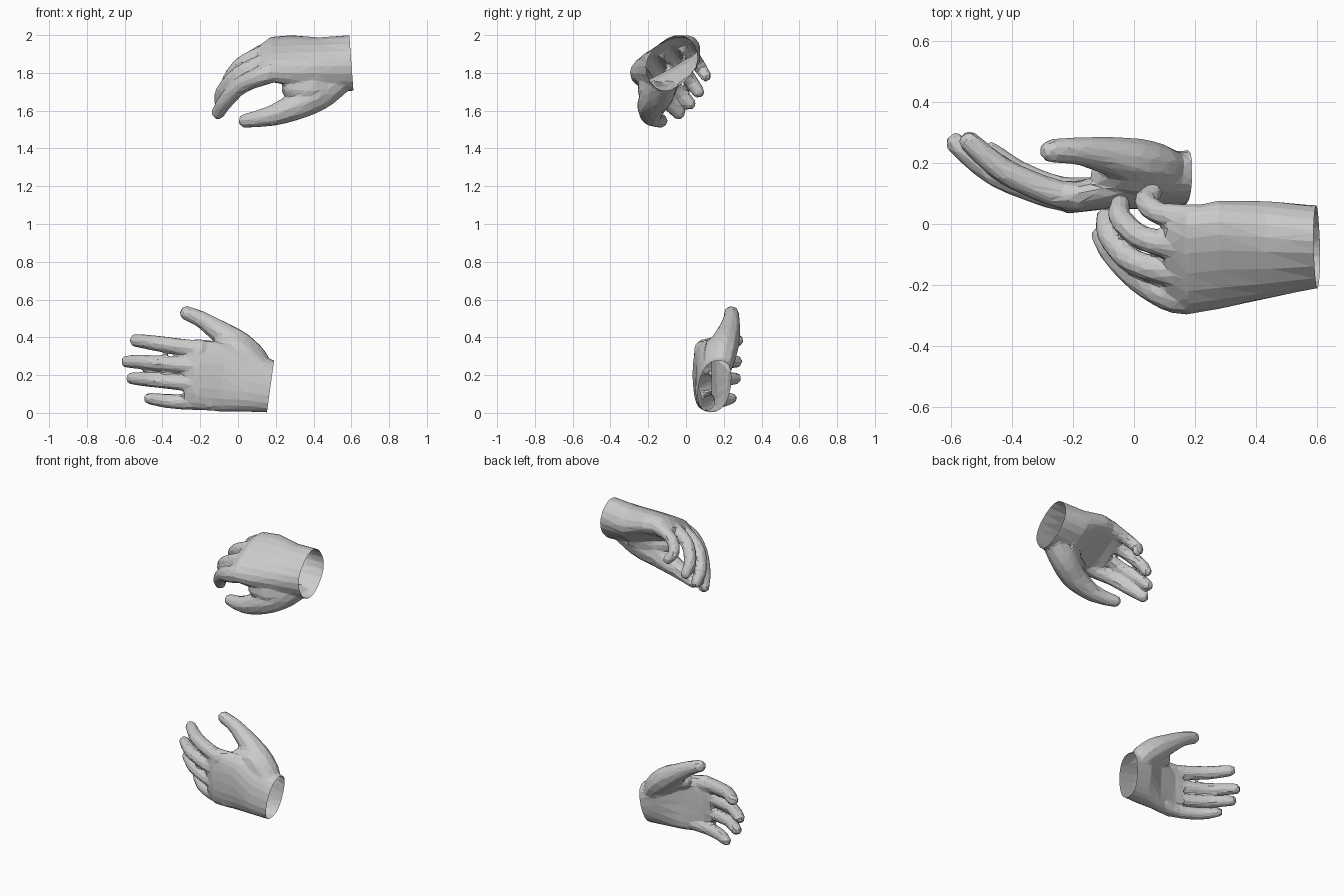
import bpy, bmesh, math
from mathutils import Vector


def bridge(bm, rings):
    # skin a list of equal rings and close both ends
    n = len(rings[0])
    for r0, r1 in zip(rings, rings[1:]):
        for i in range(n):
            j = (i + 1) % n
            bm.faces.new((r0[i], r0[j], r1[j], r1[i]))
    bm.faces.new(rings[0][::-1])
    bm.faces.new(rings[-1])


def spline(pts, steps=4):
    # Catmull-Rom through (x, y, z, radius) points
    p = [Vector(q) for q in pts]
    p = [p[0] * 2 - p[1]] + p + [p[-1] * 2 - p[-2]]
    out = []
    for i in range(1, len(p) - 2):
        a, b, c, d = p[i - 1:i + 3]
        for k in range(steps):
            t = k / steps
            out.append(0.5 * (2 * b + (c - a) * t + (2 * a - 5 * b + 4 * c - d) * t * t
                              + (3 * b - a - 3 * c + d) * t ** 3))
    return out + [p[-2]]


def finger(bm, pts, n=10):
    path = spline(pts)
    r = path[-1][3]
    d = (path[-1].to_3d() - path[-2].to_3d()).normalized()
    tip = path[-1].to_3d()
    path += [Vector((*(tip + d * r * 0.5), r * 0.88)), Vector((*(tip + d * r * 0.9), r * 0.5))]
    rings = []
    for i, q in enumerate(path):
        a = path[max(i - 1, 0)].to_3d()
        b = path[min(i + 1, len(path) - 1)].to_3d()
        t = (b - a).normalized()
        u = t.cross(Vector((0.3, 0.5, 0.8))).normalized()
        v = t.cross(u)
        rings.append([bm.verts.new(q.to_3d() + q[3] * (u * math.cos(w) + v * math.sin(w)))
                      for w in (2 * math.pi * k / n for k in range(n))])
    bridge(bm, rings)


def palm(bm, sections, n=20):
    # section: centre, half-width vector, half-thickness vector (palm side), hollow
    rings = []
    for c, a, t, cup in sections:
        c, a, t = Vector(c), Vector(a), Vector(t)
        ring = []
        for k in range(n):
            w = 2 * math.pi * k / n
            cs, sn = math.cos(w), math.sin(w)
            x = math.copysign(abs(cs) ** 0.85, cs)
            y = math.copysign(abs(sn) ** 0.85, sn)
            if sn > 0:
                y *= 1 - cup * sn * sn
            ring.append(bm.verts.new(c + a * x + t * y))
        rings.append(ring)
    bridge(bm, rings)


def hand(name, sections, digits, cut_co, cut_no):
    bm = bmesh.new()
    palm(bm, sections)
    for d in digits:
        finger(bm, d)
    bmesh.ops.recalc_face_normals(bm, faces=bm.faces)
    me = bpy.data.meshes.new(name)
    bm.to_mesh(me)
    bm.free()
    ob = bpy.data.objects.new(name, me)
    bpy.context.collection.objects.link(ob)
    # fuse the parts into one skin, soften the joins, reduce to facets
    m = ob.modifiers.new("fuse", 'REMESH')
    m.mode, m.voxel_size = 'VOXEL', 0.009
    m = ob.modifiers.new("soften", 'SMOOTH')
    m.factor, m.iterations = 0.5, 8
    m = ob.modifiers.new("facets", 'DECIMATE')
    m.ratio = 0.045
    dg = bpy.context.evaluated_depsgraph_get()
    new = bpy.data.meshes.new_from_object(ob.evaluated_get(dg))
    ob.modifiers.clear()
    ob.data = new
    # open the wrist
    bm = bmesh.new()
    bm.from_mesh(new)
    bmesh.ops.bisect_plane(bm, geom=bm.verts[:] + bm.edges[:] + bm.faces[:],
                           plane_co=cut_co, plane_no=cut_no, clear_outer=True)
    for f in bm.faces:
        f.smooth = False
    bm.to_mesh(new)
    bm.free()


# lower hand: open, thumb up, palm to the back
hand("lower_hand", [
    ((0.24, 0.152, 0.14), (0.018, 0.02, 0.138), (0, 0.086, 0), 0),
    ((0.17, 0.152, 0.14), (0.018, 0.02, 0.138), (0, 0.086, 0), 0),
    ((0.05, 0.145, 0.17), (0, 0.02, 0.165), (0, 0.092, 0), 0.15),
    ((-0.08, 0.12, 0.19), (0, 0, 0.185), (0, 0.07, 0), 0.4),
    ((-0.22, 0.09, 0.205), (0, 0, 0.188), (0, 0.056, 0), 0.2),
    ((-0.285, 0.105, 0.21), (0, 0, 0.155), (0, 0.034, 0), 0),
], [
    # thumb, its ball and its web
    [(0.13, 0.18, 0.225, 0.06), (0.08, 0.19, 0.29, 0.075), (0.0, 0.205, 0.36, 0.078),
     (-0.1, 0.228, 0.432, 0.061), (-0.19, 0.24, 0.492, 0.046), (-0.27, 0.24, 0.528, 0.040)],
    [(0.12, 0.16, 0.23, 0.07), (0.0, 0.17, 0.335, 0.075), (-0.1, 0.16, 0.35, 0.045)],
    # index, middle, ring, little
    [(-0.18, 0.09, 0.335, 0.05), (-0.27, 0.105, 0.345, 0.046), (-0.41, 0.165, 0.365, 0.043),
     (-0.48, 0.215, 0.375, 0.040), (-0.54, 0.27, 0.383, 0.036)],
    [(-0.18, 0.085, 0.245, 0.05), (-0.28, 0.095, 0.252, 0.043), (-0.44, 0.155, 0.265, 0.041),
     (-0.52, 0.21, 0.27, 0.039), (-0.585, 0.265, 0.272, 0.035)],
    [(-0.18, 0.09, 0.155, 0.05), (-0.28, 0.10, 0.157, 0.042), (-0.43, 0.16, 0.172, 0.040),
     (-0.50, 0.21, 0.178, 0.038), (-0.56, 0.26, 0.183, 0.034)],
    [(-0.14, 0.105, 0.06, 0.05), (-0.24, 0.115, 0.056, 0.043), (-0.36, 0.16, 0.062, 0.040),
     (-0.42, 0.20, 0.068, 0.036), (-0.47, 0.24, 0.077, 0.031)],
], (0.172, 0.145, 0.14), (1, 0, -0.137))

# upper hand: curled, thumb down, palm to the lower back
hand("upper_hand", [
    ((0.68, -0.075, 1.853), (0, 0.114, 0.098), (0, 0.065, -0.102), 0),
    ((0.60, -0.075, 1.853), (0, 0.114, 0.098), (0, 0.065, -0.102), 0),
    ((0.43, -0.085, 1.847), (0, 0.145, 0.09), (0, 0.062, -0.1), 0.1),
    ((0.28, -0.10, 1.862), (0, 0.168, 0.1), (0, 0.05, -0.085), 0.4),
    ((0.17, -0.122, 1.870), (0, 0.17, 0.092), (0, 0.038, -0.068), 0.25),
    ((0.105, -0.125, 1.848), (0, 0.135, 0.08), (0, 0.025, -0.04), 0),
], [
    # thumb, its ball and its web
    [(0.58, -0.10, 1.80, 0.075), (0.45, -0.14, 1.70, 0.085), (0.33, -0.18, 1.635, 0.08),
     (0.21, -0.185, 1.583, 0.061), (0.12, -0.165, 1.56, 0.048), (0.04, -0.135, 1.547, 0.039)],
    [(0.48, -0.11, 1.77, 0.09), (0.38, -0.17, 1.715, 0.085), (0.29, -0.20, 1.72, 0.06)],
    # index, middle, ring, little
    [(0.23, -0.225, 1.815, 0.055), (0.14, -0.24, 1.79, 0.056), (0.02, -0.183, 1.735, 0.046),
     (-0.065, -0.10, 1.65, 0.042), (-0.105, -0.04, 1.59, 0.037)],
    [(0.23, -0.155, 1.875, 0.046), (0.14, -0.16, 1.855, 0.047), (0.0, -0.125, 1.79, 0.043),
     (-0.08, -0.04, 1.70, 0.040), (-0.092, 0.02, 1.638, 0.035)],
    [(0.24, -0.075, 1.93, 0.045), (0.16, -0.075, 1.91, 0.046), (0.025, -0.045, 1.85, 0.042),
     (-0.045, 0.02, 1.765, 0.039), (-0.045, 0.065, 1.70, 0.034)],
    [(0.27, 0.02, 1.94, 0.043), (0.19, 0.022, 1.932, 0.043), (0.085, 0.035, 1.89, 0.039),
     (0.035, 0.075, 1.83, 0.036), (0.062, 0.103, 1.785, 0.032)],
], (0.6, -0.062, 1.855), (1, 0, 0.074))
